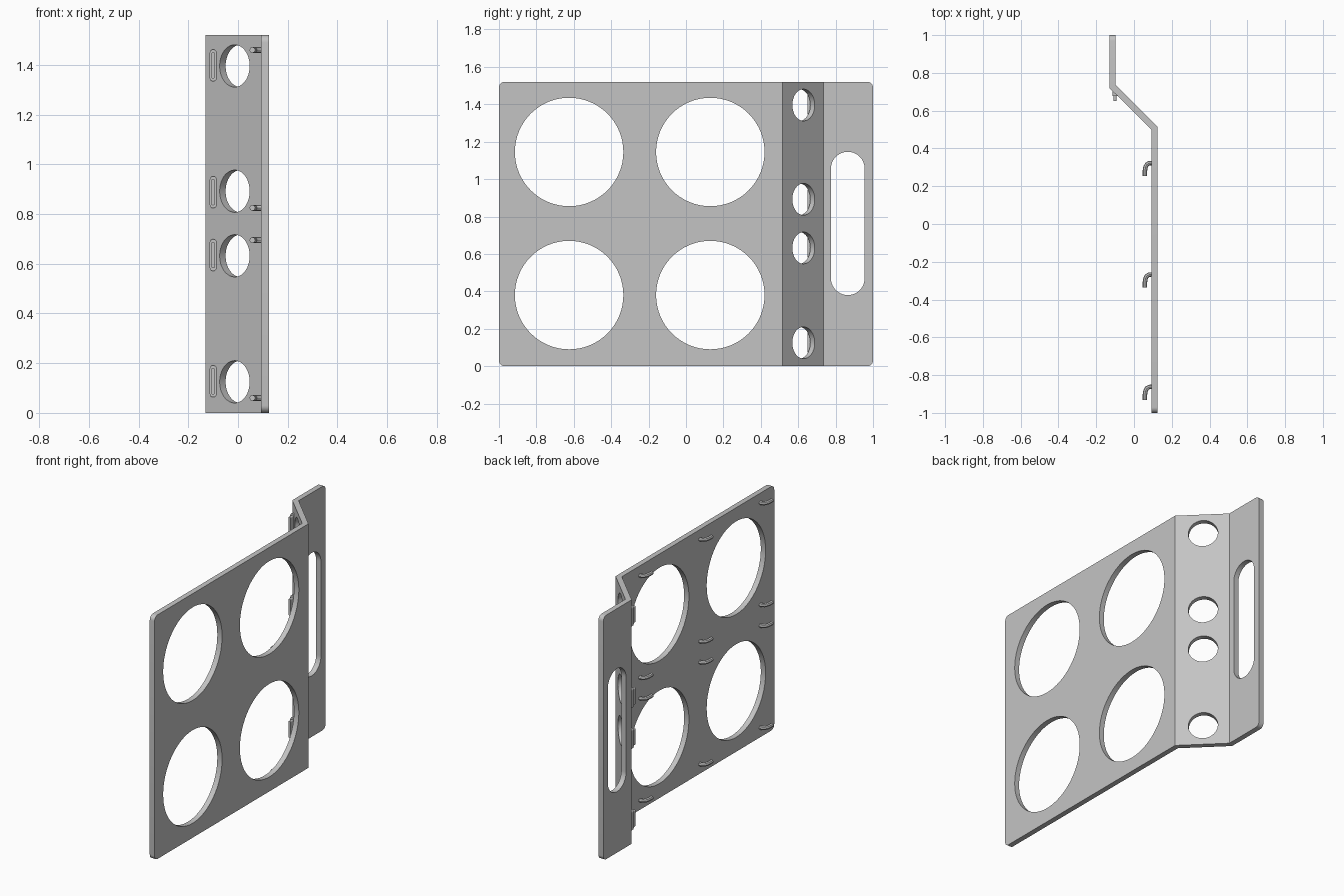
import bpy, bmesh, math
from mathutils import Matrix, Vector

cube = bpy.data.objects.get("Cube")
if cube:
    bpy.data.objects.remove(cube)

HEIGHT = 1.52
gray = bpy.data.materials.new("light gray")
gray.use_nodes = True
gray.diffuse_color = (0.55, 0.55, 0.55, 1)
gray.node_tree.nodes["Principled BSDF"].inputs["Base Color"].default_value = (0.55, 0.55, 0.55, 1)


def finish(bm, name):
    bmesh.ops.recalc_face_normals(bm, faces=bm.faces)
    mesh = bpy.data.meshes.new(name)
    bm.to_mesh(mesh)
    bm.free()
    mesh.materials.append(gray)
    obj = bpy.data.objects.new(name, mesh)
    bpy.context.collection.objects.link(obj)
    return obj


def smooth(obj):
    bpy.ops.object.select_all(action='DESELECT')
    obj.select_set(True)
    bpy.context.view_layer.objects.active = obj
    bpy.ops.object.shade_smooth_by_angle(angle=math.radians(30))


def stadium(radius, straight=0, steps=32):
    """Upright rounded outline; a circle when straight is zero."""
    pts = []
    for side in (1, -1):
        for i in range(steps + 1):
            a = math.pi * i / steps
            pts.append((side * radius * math.cos(a), side * (radius * math.sin(a) + straight)))
    return [p for i, p in enumerate(pts) if (Vector(p) - Vector(pts[i - 1])).length > 1e-5]


def prism(bm, outline, centre, angle, depth):
    """Extrude an upright outline along a level axis, centred."""
    axis = Vector((math.cos(angle), math.sin(angle), 0))
    across = Vector((0, 0, 1)).cross(axis)
    mid = Vector(centre)
    base = [bm.verts.new(mid + across * u + Vector((0, 0, v)) - axis * depth / 2) for u, v in outline]
    face = bm.faces.new(base)
    ext = bmesh.ops.extrude_face_region(bm, geom=[face])
    moved = [g for g in ext["geom"] if isinstance(g, bmesh.types.BMVert)]
    bmesh.ops.translate(bm, verts=moved, vec=axis * depth)


# Bent sheet with rounded end corners
profile = [(0.125, -1), (0.125, 0.515), (-0.097, 0.735), (-0.097, 1),
           (-0.13, 1), (-0.13, 0.72), (0.092, 0.5), (0.092, -1)]
bm = bmesh.new()
face = bm.faces.new([bm.verts.new((x, y, 0)) for x, y in profile])
ext = bmesh.ops.extrude_face_region(bm, geom=[face])
bmesh.ops.translate(bm, vec=(0, 0, HEIGHT),
                    verts=[g for g in ext["geom"] if isinstance(g, bmesh.types.BMVert)])
corners = [e for e in bm.edges
           if all(abs(v.co.y) > 0.99 for v in e.verts)
           and abs(e.verts[0].co.z - e.verts[1].co.z) < 0.01]
bmesh.ops.bevel(bm, geom=corners, offset=0.03, segments=6, profile=0.5, affect='EDGES')
panel = finish(bm, "bent_panel")

# Openings: large holes, slanted holes and handle slot
bm = bmesh.new()
for y in (-0.625, 0.13):
    for z in (0.38, 1.145):
        prism(bm, stadium(0.29), (0.11, y, z), 0, 0.2)
for z in (0.125, 0.632, 0.892, 1.396):
    prism(bm, stadium(0.085), (0, 0.618, z), math.pi / 4, 0.12)
prism(bm, stadium(0.09, 0.293), (-0.11, 0.865, 0.763), 0, 0.2)
cutter = finish(bm, "opening_cutter")
cutter.hide_render = True
mod = panel.modifiers.new("openings", 'BOOLEAN')
mod.operation = 'DIFFERENCE'
mod.solver = 'EXACT'
mod.object = cutter
bpy.context.view_layer.objects.active = panel
bpy.ops.object.modifier_apply(modifier=mod.name)
bpy.data.objects.remove(cutter)
smooth(panel)

# Curved hooks on the inner side of the panel
curve = bpy.data.curves.new("hook", 'CURVE')
curve.dimensions = '3D'
curve.bevel_depth = 0.012
curve.bevel_resolution = 2
curve.use_fill_caps = True
path = [(0.098, 0.028), (0.08, 0.027), (0.068, 0.02), (0.061, 0.006), (0.058, -0.012), (0.058, -0.042)]
spline = curve.splines.new('POLY')
spline.points.add(len(path) - 1)
for point, (x, y) in zip(spline.points, path):
    point.co = (x, y, 0, 1)
hook = bpy.data.objects.new("hook", curve)
bpy.context.collection.objects.link(hook)
bpy.ops.object.select_all(action='DESELECT')
hook.select_set(True)
bpy.context.view_layer.objects.active = hook
bpy.ops.object.convert(target='MESH')
hook = bpy.context.view_layer.objects.active
hook.data.materials.clear()
hook.data.materials.append(gray)
smooth(hook)
spots = [(y, z) for y in (0.295, -0.295, -0.89) for z in (0.06, 0.695, 0.825, 1.46)]
for i, (y, z) in enumerate(spots):
    obj = hook if i == 0 else hook.copy()
    if i:
        bpy.context.collection.objects.link(obj)
    obj.location = (0, y, z)

# Upright tabs with a wider foot beside each slanted hole
for z in (0.127, 0.635, 0.888, 1.398):
    bm = bmesh.new()
    prism(bm, stadium(0.014, 0.05, 8), (-0.1, 0.692, z), math.pi / 2, 0.03)
    prism(bm, stadium(0.008, 0.045, 8), (-0.1, 0.67, z), math.pi / 2, 0.04)
    smooth(finish(bm, "clip_tab"))
